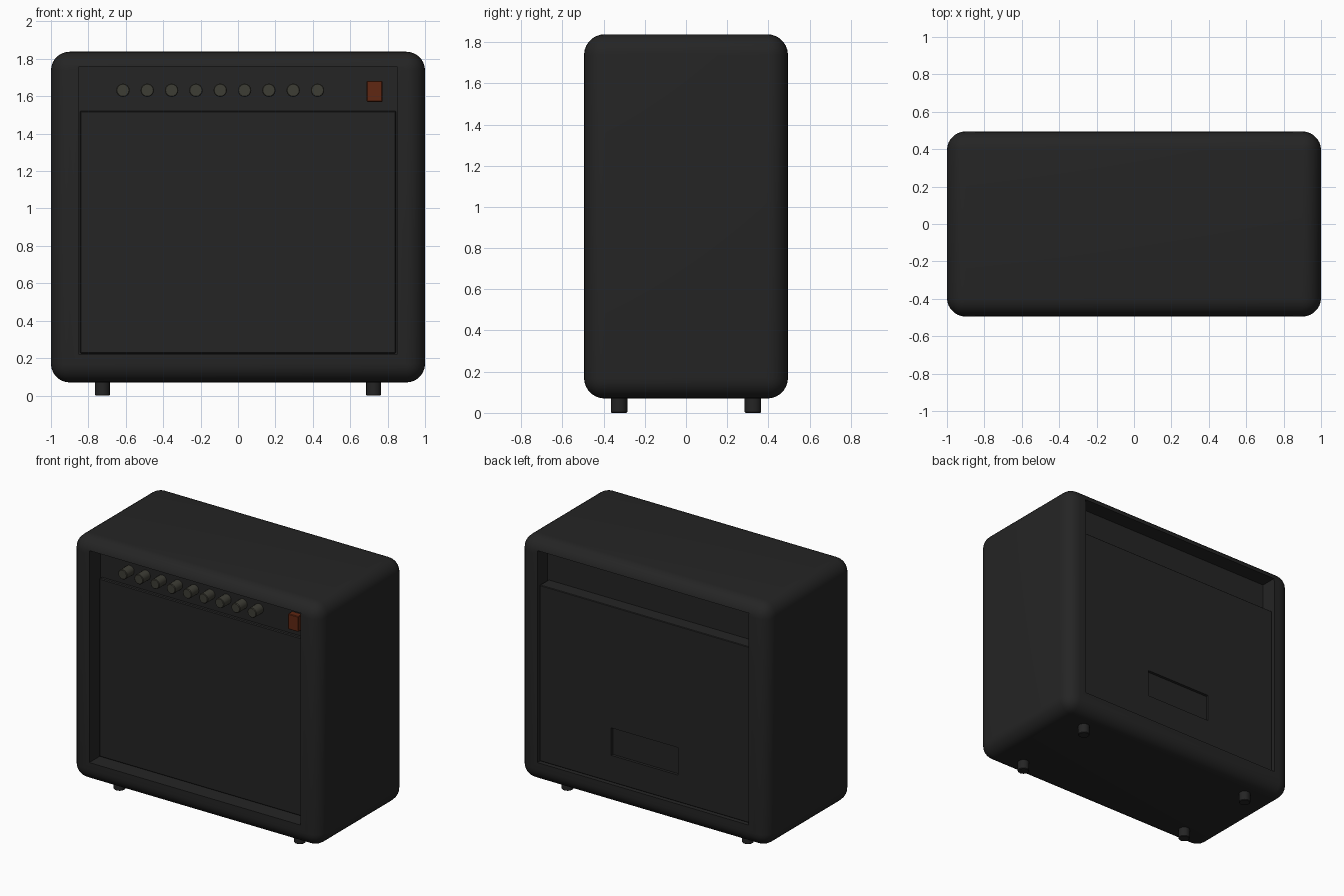
import bpy, math

if "Cube" in bpy.data.objects:
    bpy.data.objects.remove(bpy.data.objects["Cube"])


def material(name, rgb):
    m = bpy.data.materials.new(name)
    m.diffuse_color = (*rgb, 1)
    m.use_nodes = True
    m.node_tree.nodes["Principled BSDF"].inputs["Base Color"].default_value = m.diffuse_color
    return m


black = material("black_vinyl", (0.018, 0.018, 0.018))
knob_grey = material("knob_grey", (0.048, 0.047, 0.036))
switch_red = material("switch_red_brown", (0.115, 0.02, 0.006))


def apply(obj, kind, **settings):
    mod = obj.modifiers.new(kind, kind)
    for key, value in settings.items():
        setattr(mod, key, value)
    bpy.context.view_layer.objects.active = obj
    bpy.ops.object.modifier_apply(modifier=mod.name)


def smooth(obj):
    bpy.ops.object.select_all(action='DESELECT')
    obj.select_set(True)
    bpy.context.view_layer.objects.active = obj
    bpy.ops.object.shade_smooth_by_angle(angle=math.radians(35))


def box(name, x, y, z, mat=black, bevel=0, segments=1):
    """Box from (min, max) ranges, with optional rounded edges."""
    center = [(a + b) / 2 for a, b in (x, y, z)]
    bpy.ops.mesh.primitive_cube_add(size=1, location=center)
    obj = bpy.context.object
    obj.name = name
    obj.scale = [b - a for a, b in (x, y, z)]
    bpy.ops.object.transform_apply(location=False, rotation=False, scale=True)
    obj.data.materials.append(mat)
    if bevel:
        apply(obj, 'BEVEL', width=bevel, segments=segments, limit_method='NONE')
    return obj


def cut(obj, x, y, z):
    """Subtract a box from an object."""
    cutter = box("cutter", x, y, z)
    apply(obj, 'BOOLEAN', operation='DIFFERENCE', solver='EXACT', object=cutter)
    bpy.data.objects.remove(cutter, do_unlink=True)


def cylinder(name, radius, depth, location, mat, along_y=False, bevel=0, sides=16):
    rotation = (math.pi / 2, 0, 0) if along_y else (0, 0, 0)
    bpy.ops.mesh.primitive_cylinder_add(vertices=sides, radius=radius, depth=depth,
                                        location=location, rotation=rotation)
    obj = bpy.context.object
    obj.name = name
    obj.data.materials.append(mat)
    if bevel:
        apply(obj, 'BEVEL', width=bevel, segments=1, limit_method='ANGLE')
    smooth(obj)
    return obj


FRONT, BACK = -0.495, 0.495
OPEN_X, OPEN_Z = (-0.85, 0.85), (0.22, 1.76)

# Rounded cabinet with a recess in the front and in the back
cabinet = box("cabinet", (-1, 1), (FRONT, BACK), (0.07, 1.838), bevel=0.1, segments=7)
cut(cabinet, OPEN_X, (FRONT - 0.1, FRONT + 0.13), OPEN_Z)
cut(cabinet, OPEN_X, (BACK - 0.12, BACK + 0.1), OPEN_Z)
smooth(cabinet)

# Speaker grille, standing slightly proud of the control panel
box("speaker_grille", (-0.845, 0.845), (FRONT + 0.105, FRONT + 0.14), (0.225, 1.522),
    bevel=0.006)

# Back panel with a shallow socket recess, open slot above it
back_panel = box("back_panel", (-0.845, 0.845), (BACK - 0.13, BACK - 0.02), (0.225, 1.505),
                 bevel=0.004)
cut(back_panel, (-0.27, 0.27), (BACK - 0.04, BACK + 0.1), (0.42, 0.62))

# Row of control knobs
for i in range(9):
    cylinder(f"knob_{i + 1}", 0.036, 0.09, (-0.615 + 0.13 * i, FRONT + 0.09, 1.632),
             knob_grey, along_y=True, bevel=0.004)

# Power switch
box("power_switch", (0.688, 0.772), (FRONT + 0.085, FRONT + 0.14), (1.57, 1.682),
    switch_red, bevel=0.004)

# Feet
for sx in (-1, 1):
    for sy in (-1, 1):
        cylinder("foot", 0.04, 0.09, (0.725 * sx, 0.325 * sy, 0.045), black, bevel=0.004)
